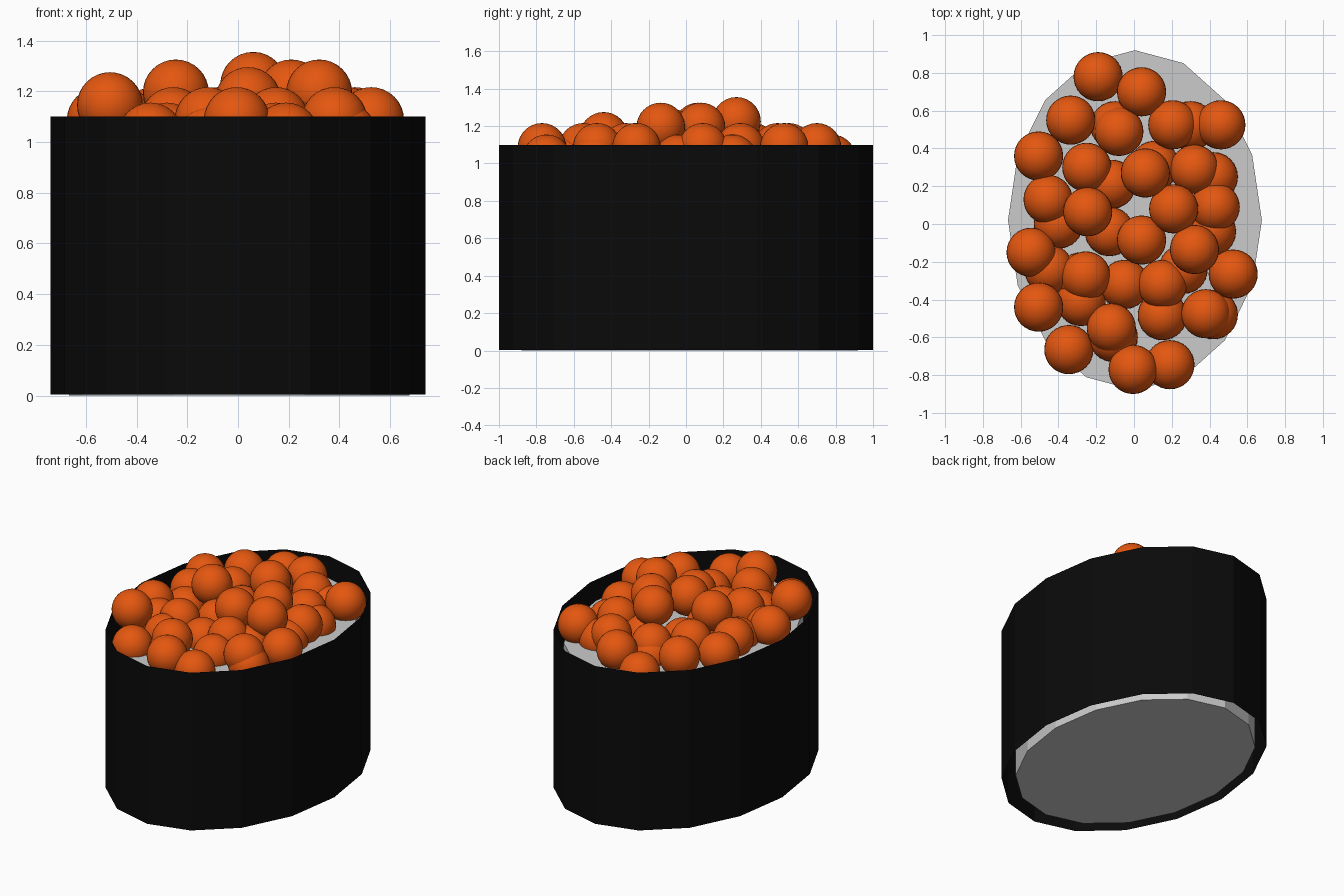
import bpy, math

if "Cube" in bpy.data.objects:
    bpy.data.objects.remove(bpy.data.objects["Cube"])

def material(name, color):
    m = bpy.data.materials.new(name)
    m.diffuse_color = (*color, 1)
    m.use_nodes = True
    m.node_tree.nodes["Principled BSDF"].inputs["Base Color"].default_value = m.diffuse_color
    return m

def oval(name, rx, ry, z0, z1, center=(0, 0), fill='NGON'):
    # 16-sided flat-faced oval with vertices on both axes
    bpy.ops.mesh.primitive_cylinder_add(vertices=16, radius=1, depth=z1 - z0, end_fill_type=fill,
                                        location=(*center, (z0 + z1) / 2))
    o = bpy.context.object
    o.name = name
    o.scale = (rx, ry, 1)
    bpy.ops.object.transform_apply(location=False, rotation=False, scale=True)
    return o

# open seaweed sheet, no thickness
wrap = oval("seaweed_wrap", 0.74, 1.0, 0.004, 1.1, fill='NOTHING')
wrap.data.materials.append(material("seaweed", (0.003, 0.003, 0.003)))

# rice block with a small gap to the wrap
oval("rice", 0.672, 0.90, 0, 1.0, center=(0.005, 0.02))

# roe: layers of (x, y) per centre height
layers = {
    1.025: [(-.19, .78), (-.10, .52), (.30, .52), (-.12, .21), (.11, .31), (.42, .25), (-.40, 0),
            (-.13, -.04), (.41, -.04), (.26, -.24), (-.45, -.24), (-.28, -.28), (-.05, -.32),
            (-.28, -.41), (-.11, -.60), (.15, -.485), (.42, -.48), (-.345, -.665), (.19, -.745)],
    1.086: [(.04, .70), (-.335, .55), (-.08, .49), (.205, .525), (.46, .525), (-.505, .36),
            (-.25, .30), (.32, .29), (-.455, .13), (.43, .09), (-.545, -.15), (-.255, -.275),
            (.15, -.32), (.525, -.265), (-.12, -.55), (.38, -.475), (-.005, -.77)],
    1.145: [(-.505, -.44)],
    1.165: [(.04, -.085)],
    1.195: [(-.245, .065), (.21, .08), (.32, -.135)],
    1.225: [(.06, .27)],
}
bpy.ops.mesh.primitive_uv_sphere_add(segments=32, ring_count=16, radius=0.13)
egg = bpy.context.object
bpy.ops.object.shade_smooth()
mesh = egg.data
mesh.materials.append(material("roe", (0.78, 0.095, 0.005)))
bpy.data.objects.remove(egg)
count = 0
for z, points in layers.items():
    for x, y in points:
        count += 1
        o = bpy.data.objects.new(f"roe_{count:02d}", mesh)
        o.location = (x, y, z)
        bpy.context.collection.objects.link(o)
